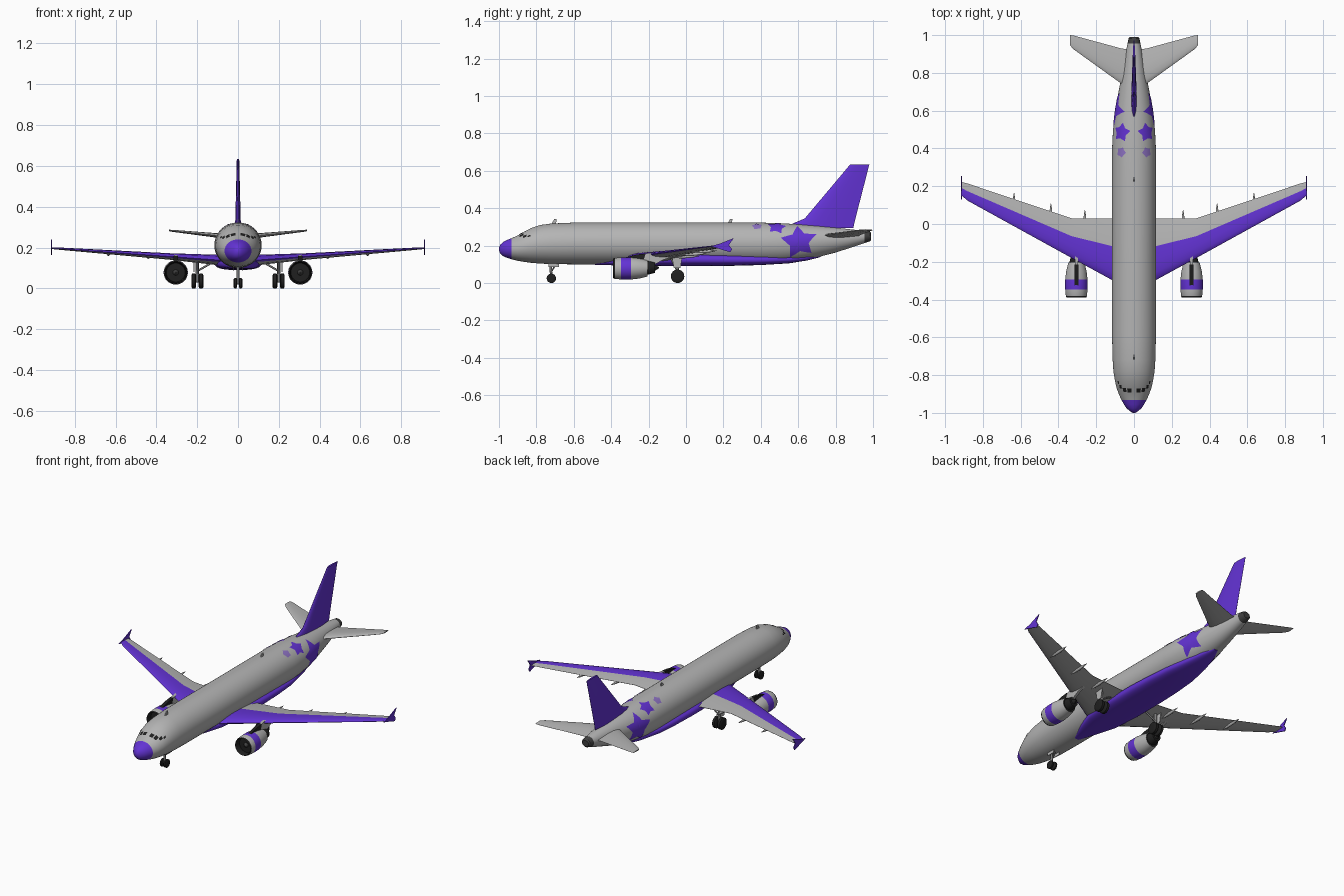
import bpy, bmesh, math
from mathutils import Vector

if "Cube" in bpy.data.objects:
    bpy.data.objects.remove(bpy.data.objects["Cube"])

COLOURS = {
    "pale_grey": (0.46, 0.46, 0.46), "purple": (0.125, 0.033, 0.66),
    "light_purple": (0.27, 0.17, 0.55), "black": (0.014, 0.014, 0.014),
    "dark_grey": (0.05, 0.05, 0.05), "strut_grey": (0.2, 0.2, 0.2)}
MATS = []
for n, c in COLOURS.items():
    m = bpy.data.materials.new(n)
    m.diffuse_color = (*c, 1)
    m.use_nodes = True
    m.node_tree.nodes["Principled BSDF"].inputs["Base Color"].default_value = m.diffuse_color
    MATS.append(m)
GREY, PURPLE, LIGHT, BLACK, DARK, STRUT = range(6)


def finish(name, bm, mirror=False, angle=35, recalc=True):
    if recalc:
        bmesh.ops.recalc_face_normals(bm, faces=bm.faces[:])
    me = bpy.data.meshes.new(name)
    bm.to_mesh(me)
    bm.free()
    for m in MATS:
        me.materials.append(m)
    ob = bpy.data.objects.new(name, me)
    bpy.context.collection.objects.link(ob)
    bpy.ops.object.select_all(action='DESELECT')
    ob.select_set(True)
    bpy.context.view_layer.objects.active = ob
    bpy.ops.object.shade_smooth_by_angle(angle=math.radians(angle))
    if mirror:
        mod = ob.modifiers.new("mirror", 'MIRROR')
        mod.use_mirror_merge = False
    return ob


def loft(name, rings, mat, mirror=False, angle=35):
    """Skin closed rings; mat(i, j) gives the colour of the face."""
    bm = bmesh.new()
    vs = [[bm.verts.new(p) for p in r] for r in rings]
    n = len(vs[0])
    for i in range(len(vs) - 1):
        for j in range(n):
            k = (j + 1) % n
            f = bm.faces.new((vs[i][j], vs[i][k], vs[i + 1][k], vs[i + 1][j]))
            f.material_index = mat(i, j)
    for r, i in ((vs[0], 0), (vs[-1], len(vs) - 2)):
        bm.faces.new(r).material_index = mat(i, 0)
    return finish(name, bm, mirror, angle)


def lathe(name, origin, axis, profile, mats, mirror=False, seg=24):
    """Revolve (distance, radius) pairs about an axis."""
    o, a = Vector(origin), Vector(axis).normalized()
    u = a.orthogonal().normalized()
    v = a.cross(u)
    rings = [[o + a * t + (u * math.cos(q) + v * math.sin(q)) * max(r, 0.0005)
              for q in (2 * math.pi * k / seg for k in range(seg))] for t, r in profile]
    fn = (lambda i, j: mats[i]) if isinstance(mats, list) else (lambda i, j: mats)
    return loft(name, rings, fn, mirror)


def rod(name, p0, p1, r, mat, mirror=False):
    d = Vector(p1) - Vector(p0)
    lathe(name, p0, d, [(0, r), (d.length, r)], mat, mirror, 12)


def plate(name, x, thick, outline, mat, mirror=False):
    """Flat part with a (y, z) outline."""
    loft(name, [[(x + s * thick / 2, y, z) for y, z in outline] for s in (-1, 1)],
         lambda i, j: mat, mirror, 30)


# Fuselage stations: y, half width, bottom, top
BODY = [(-1, .006, .174, .19), (-.992, .02, .155, .206), (-.975, .04, .142, .221),
        (-.955, .053, .134, .231), (-.932, .066, .127, .24), (-.9, .081, .119, .254),
        (-.865, .093, .113, .274), (-.83, .101, .108, .293), (-.78, .109, .104, .31),
        (-.72, .113, .101, .318), (-.6, .116, .1, .323), (.4, .116, .1, .323),
        (.5, .111, .104, .32), (.6, .099, .116, .314), (.7, .082, .137, .306),
        (.8, .063, .163, .296), (.9, .045, .195, .285), (.955, .034, .214, .279),
        (.983, .029, .223, .274), (.99, .022, .23, .267)]


def body_at(y):
    for a, b in zip(BODY, BODY[1:]):
        if y <= b[0]:
            t = (y - a[0]) / (b[0] - a[0])
            return [p + (q - p) * t for p, q in zip(a, b)][1:]
    return BODY[-1][1:]


def on_body(y, a, off=0.0):
    w, lo, hi = body_at(y)
    return ((w + off) * math.cos(a), y, (lo + hi) / 2 + ((hi - lo) / 2 + off) * math.sin(a))


TAU = 2 * math.pi
loft("fuselage", [[on_body(s[0], TAU * k / 48) for k in range(48)] for s in BODY],
     lambda i, j: PURPLE if i < 4 else DARK if BODY[i][0] > .95 else GREY)


# Belly fairing with boxy sections
def boxy(y, w, lo, hi, n=32):
    p = lambda c: math.copysign(abs(c) ** .75, c)
    return [(w * p(math.cos(TAU * k / n)), y, (lo + hi) / 2 + (hi - lo) / 2 * p(math.sin(TAU * k / n)))
            for k in range(n)]


FAIRING = [(-.5, .02, .098, .12), (-.4, .06, .095, .14), (-.28, .1, .092, .15), (-.1, .115, .09, .16),
           (.1, .115, .09, .16), (.25, .11, .092, .155), (.4, .098, .096, .15), (.55, .07, .105, .15),
           (.65, .045, .121, .155), (.72, .015, .139, .16)]
loft("belly_fairing", [boxy(*s) for s in FAIRING], lambda i, j: PURPLE)

# Lifting surfaces: chord fraction and half thickness of the section
SECTION = [(0, 0), (.03, .35), (.12, .75), (.3, 1), (.55, .85), (.8, .45), (1, .04)]


def foil(name, secs, mat, upright=False, mirror=True):
    """secs: span position, leading y, trailing y, thickness, offset."""
    rings = []
    for s, y0, y1, t, c in secs:
        pts = [(f, h) for f, h in SECTION] + [(f, -h) for f, h in SECTION[:0:-1]]
        pts = [(y0 + (y1 - y0) * f, c + h * t / 2) for f, h in pts]
        rings.append([(h, y, s) if upright else (s, y, h) for y, h in pts])
    loft(name, rings, mat, mirror, 40)


foil("wing", [(.04, -.34, .03, .052, .137), (.11, -.3, .03, .05, .14), (.33, -.18, .03, .032, .156),
              (.88, .123, .214, .011, .195), (.912, .15, .222, .008, .197)],
     lambda i, j: PURPLE if j < 4 or j == 12 else GREY)
foil("tailplane", [(.01, .7, .92, .026, .25), (.07, .745, .93, .024, .256), (.32, .925, .998, .01, .282),
                   (.338, .945, 1.0, .007, .284)], lambda i, j: GREY)
foil("tail_fin", [(.295, .53, .895, .03, 0), (.32, .575, .9, .028, 0), (.345, .635, .906, .026, 0),
                  (.633, .877, .98, .012, 0)], lambda i, j: PURPLE, True, False)
plate("wing_tip_fence", .913, .005, [(.13, .197), (.18, .21), (.255, .24), (.23, .203), (.246, .18),
                                     (.236, .164), (.18, .182)], PURPLE, True)

# Flap track fairings under the wing
for x, y in ((.26, .075), (.44, .11), (.635, .165)):
    lathe("flap_track_fairing", (x, y - .14, .126 + (x - .11) * .073), (0, 1, .06),
          [(0, .001), (.03, .007), (.07, .009), (.11, .006), (.14, .001)], GREY, True, 12)

# Engines
lathe("engine_nacelle", (.305, 0, .078), (0, 1, 0),
      [(-.372, .002), (-.362, .012), (-.355, .014), (-.355, .046), (-.383, .048), (-.39, .052), (-.38, .056),
       (-.347, .059), (-.32, .0595), (-.293, .059), (-.25, .054), (-.205, .043), (-.207, .03)],
      [DARK, DARK, BLACK, BLACK, BLACK, BLACK, GREY, PURPLE, PURPLE, GREY, GREY, BLACK], True, 32)
lathe("engine_core", (.305, 0, .082), (0, 1, 0),
      [(-.23, .036), (-.2, .036), (-.165, .028), (-.165, .016), (-.145, .003)], BLACK, True)
plate("engine_pylon", .305, .016, [(-.33, .134), (-.26, .15), (-.17, .165), (-.04, .15), (-.12, .125),
                                   (-.165, .1), (-.22, .1)], GREY, True)
plate("pylon_front_cover", .305, .02, [(-.335, .134), (-.265, .152), (-.215, .158), (-.225, .128),
                                       (-.3, .125)], BLACK, True)


# Landing gear
def wheel(name, x, y, r, w):
    lathe(name, (x, y, r), (1, 0, 0), [(-w, r * .45), (-w, r * .8), (-w * .6, r), (w * .6, r), (w, r * .8),
                                       (w, r * .45)], [BLACK, BLACK, BLACK, BLACK, BLACK], True)


for x in (.181, .217):
    wheel("main_wheel", x, -.045, .036, .012)
rod("main_axle", (.175, -.045, .036), (.223, -.045, .036), .007, STRUT, True)
rod("main_leg", (.199, -.045, .036), (.199, -.05, .145), .009, STRUT, True)
rod("main_leg_brace", (.199, -.045, .085), (.13, -.05, .125), .005, STRUT, True)
rod("main_leg_link", (.199, -.045, .06), (.199, -.085, .14), .005, STRUT, True)
plate("main_gear_door", .216, .004, [(-.075, .14), (-.02, .14), (-.03, .08), (-.065, .08)], GREY, True)
wheel("nose_wheel", .013, -.72, .025, .008)
rod("nose_axle", (-.015, -.72, .025), (.015, -.72, .025), .005, STRUT)
rod("nose_leg", (0, -.72, .025), (0, -.725, .115), .007, STRUT)
rod("nose_leg_brace", (0, -.72, .06), (0, -.69, .11), .004, STRUT)
plate("nose_gear_door", .02, .003, [(-.735, .108), (-.68, .108), (-.68, .085), (-.735, .085)], GREY, True)

# Antennas on the roof
for y in (-.72, .22):
    plate("roof_antenna", 0, .006, [(y, .315), (y + .015, .341), (y + .028, .341), (y + .025, .315)], GREY)


# Painted stars wrapped on the rear body
def star(name, y0, a0, r, mat, turn=0.0, inner=.52, rings=5, sub=4):
    w, lo, hi = body_at(y0)
    corners = [(r * (1 if k % 2 == 0 else inner), turn + math.pi / 2 + k * math.pi / 5) for k in range(10)]
    corners = [Vector((q * math.cos(t), q * math.sin(t))) for q, t in corners]
    line = [corners[k].lerp(corners[(k + 1) % 10], s / sub) for k in range(10) for s in range(sub)]
    bm = bmesh.new()
    put = lambda p: bm.verts.new(on_body(y0 + p.x, a0 + p.y / ((hi - lo) / 2), .0025))
    mid = put(Vector((0, 0)))
    vs = [[put(p * (i + 1) / rings) for p in line] for i in range(rings)]
    n = len(line)
    for j in range(n):
        k = (j + 1) % n
        bm.faces.new((mid, vs[0][j], vs[0][k]))
        for i in range(rings - 1):
            bm.faces.new((vs[i][j], vs[i + 1][j], vs[i + 1][k], vs[i][k]))
    for f in bm.faces:
        f.material_index = mat
        if f.normal.length == 0:
            f.normal_update()
    # make the plate face outwards
    bm.normal_update()
    if sum(f.normal.dot(Vector((math.cos(a0), 0, math.sin(a0)))) for f in bm.faces) < 0:
        bmesh.ops.reverse_faces(bm, faces=bm.faces[:])
    finish(name, bm, True, 60, False)


star("large_star", .605, .06, .1, PURPLE, .1)
star("medium_star", .485, .93, .052, PURPLE, -.15, .6)
star("small_star", .38, .95, .028, LIGHT, .1, .75)

# Cockpit windows laid on the nose
for y0, y1, a0, a1 in ((-.893, -.872, 67, 82), (-.89, -.868, 50, 63), (-.872, -.852, 37, 47),
                       (-.848, -.832, 32, 38)):
    bm = bmesh.new()
    g = [[bm.verts.new(on_body(y0 + (y1 - y0) * i / 3, math.radians(a0 + (a1 - a0) * j / 4), .0025))
          for j in range(5)] for i in range(4)]
    for i in range(3):
        for j in range(4):
            bm.faces.new((g[i][j], g[i + 1][j], g[i + 1][j + 1], g[i][j + 1])).material_index = BLACK
    finish("cockpit_window", bm, True, 60, False)
